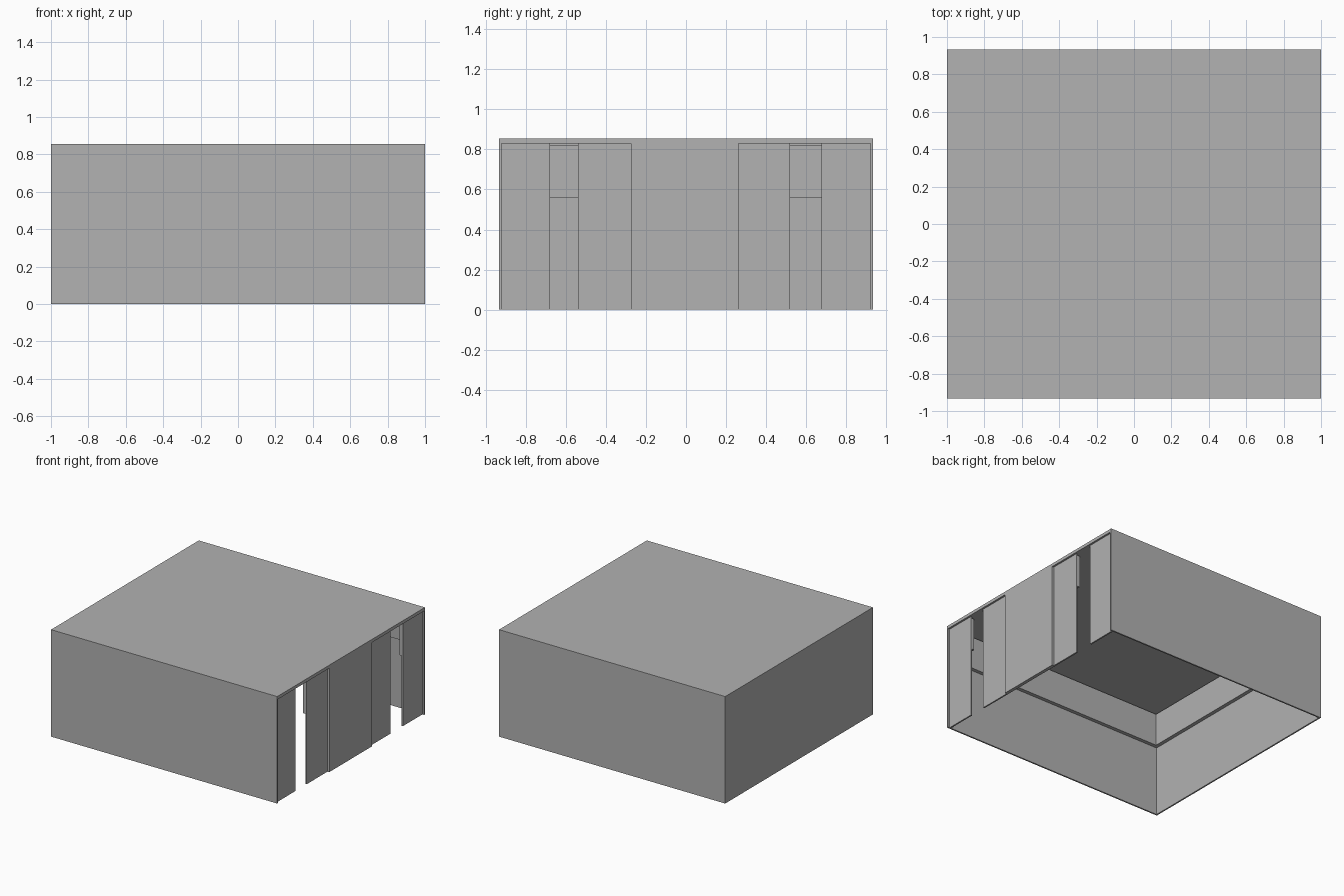
import bpy

if "Cube" in bpy.data.objects:
    bpy.data.objects.remove(bpy.data.objects["Cube"])

HX, HY = 1.0, 0.933        # half length and half width
H, CEIL = 0.855, 0.83      # overall height, underside of roof
T = 0.012                  # shell wall thickness
RECESS = 0.985             # outer face of the set-back panels
BAND = (0.56, 0.82)        # height range of the inner wall band

grey = bpy.data.materials.new("light_grey")
grey.diffuse_color = (0.445, 0.445, 0.445, 1)
grey.use_nodes = True
grey.node_tree.nodes["Principled BSDF"].inputs["Base Color"].default_value = grey.diffuse_color


def box(name, x, y, z):
    """Box from (min, max) ranges on each axis."""
    bpy.ops.mesh.primitive_cube_add(
        size=1, location=[(r[0] + r[1]) / 2 for r in (x, y, z)])
    ob = bpy.context.object
    ob.name = name
    ob.scale = [r[1] - r[0] for r in (x, y, z)]
    bpy.ops.object.transform_apply(location=False, rotation=False, scale=True)
    ob.data.materials.append(grey)
    return ob


# Roof slab
box("roof", (-HX, HX), (-HY, HY), (CEIL, H))

# Three closed walls
box("left_wall", (-HX, -HX + T), (-HY, HY), (0, CEIL))
box("front_wall", (-HX + T, HX), (-HY, -HY + T), (0, CEIL))
box("back_wall", (-HX + T, HX), (HY - T, HY), (0, CEIL))

# Open side: flush centre panel, set-back side panels with two door gaps
box("centre_panel", (RECESS - T, HX), (-0.275, 0.262), (0, CEIL))
panels = {
    "front_corner_panel": (-HY + T, -0.68),
    "front_side_panel": (-0.54, -0.275),
    "back_side_panel": (0.262, 0.52),
    "back_corner_panel": (0.676, HY - T),
}
for name, span in panels.items():
    box(name, (RECESS - T, RECESS), span, (0, CEIL))

# Raised band along the upper inside of every wall
D = 0.03
inner_x, inner_y = RECESS - T, HY - T
box("left_band", (-HX + T, -HX + T + D), (-inner_y, inner_y), BAND)
box("front_band", (-HX + T + D, inner_x), (-inner_y, -inner_y + D), BAND)
box("back_band", (-HX + T + D, inner_x), (inner_y - D, inner_y), BAND)
right_bands = {
    "right_band_front": (-inner_y + D, -0.68),
    "right_band_centre": (-0.54, 0.52),
    "right_band_back": (0.676, inner_y - D),
}
for name, span in right_bands.items():
    box(name, (inner_x - 0.02, inner_x), span, BAND)
